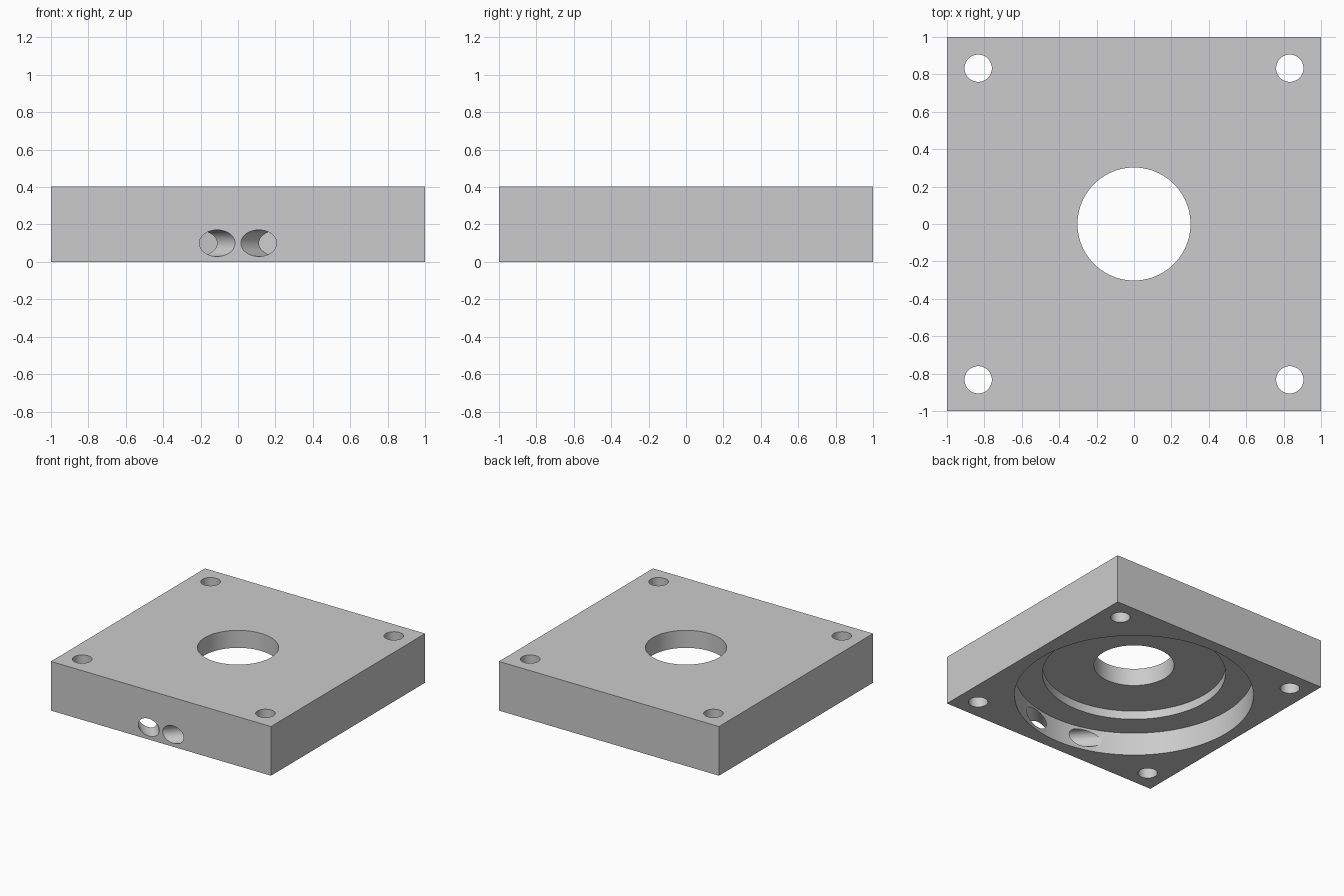
import bpy
from math import radians, sin, cos
from mathutils import Vector

cube = bpy.data.objects.get("Cube")
if cube:
    bpy.data.objects.remove(cube, do_unlink=True)

HEIGHT = 0.404

# One plain grey
grey = bpy.data.materials.new("plain_grey")
grey.use_nodes = True
tone = (0.6, 0.6, 0.6, 1)
grey.diffuse_color = tone
grey.node_tree.nodes["Principled BSDF"].inputs["Base Color"].default_value = tone

# Square block
bpy.ops.mesh.primitive_cube_add(size=1, location=(0, 0, HEIGHT / 2))
block = bpy.context.object
block.name = "mounting_block"
block.scale = (2, 2, HEIGHT)
bpy.ops.object.transform_apply(location=True, rotation=False, scale=True)
block.data.materials.append(grey)


def drill(start, end, radius, sides):
    """Cut a round hole in the block between two points."""
    start, end = Vector(start), Vector(end)
    axis = end - start
    bpy.ops.mesh.primitive_cylinder_add(
        vertices=sides, radius=radius, depth=axis.length,
        location=(start + end) / 2,
        rotation=axis.to_track_quat('Z', 'Y').to_euler())
    cutter = bpy.context.object
    cutter.name = "hole_cutter"
    cutter.hide_render = True
    cutter.data.materials.append(grey)
    cut = block.modifiers.new("hole", 'BOOLEAN')
    cut.operation = 'DIFFERENCE'
    cut.solver = 'EXACT'
    cut.object = cutter
    bpy.context.view_layer.objects.active = block
    bpy.ops.object.modifier_apply(modifier=cut.name)
    bpy.data.objects.remove(cutter, do_unlink=True)


# Stepped round recess in the underside, then the central bore
for radius, top in ((0.9, 0.19), (0.69, 0.26), (0.302, 0.6)):
    drill((0, 0, -0.2), (0, 0, top), radius, 96)

# Corner bolt holes
for x in (-0.833, 0.833):
    for y in (-0.833, 0.833):
        drill((x, y, -0.2), (x, y, 0.6), 0.073, 48)

# Two slanted ports from the front face into the recess, spreading inwards
angle = radians(42)
for side in (-1, 1):
    mouth = Vector((side * 0.111, -1, 0.1))
    slant = Vector((side * sin(angle), cos(angle), 0))
    drill(mouth - slant * 0.3, mouth + slant * 0.4, 0.071, 48)

# Smooth round walls, crisp edges
bpy.ops.object.select_all(action='DESELECT')
block.select_set(True)
bpy.context.view_layer.objects.active = block
bpy.ops.object.shade_smooth_by_angle(angle=radians(30))
